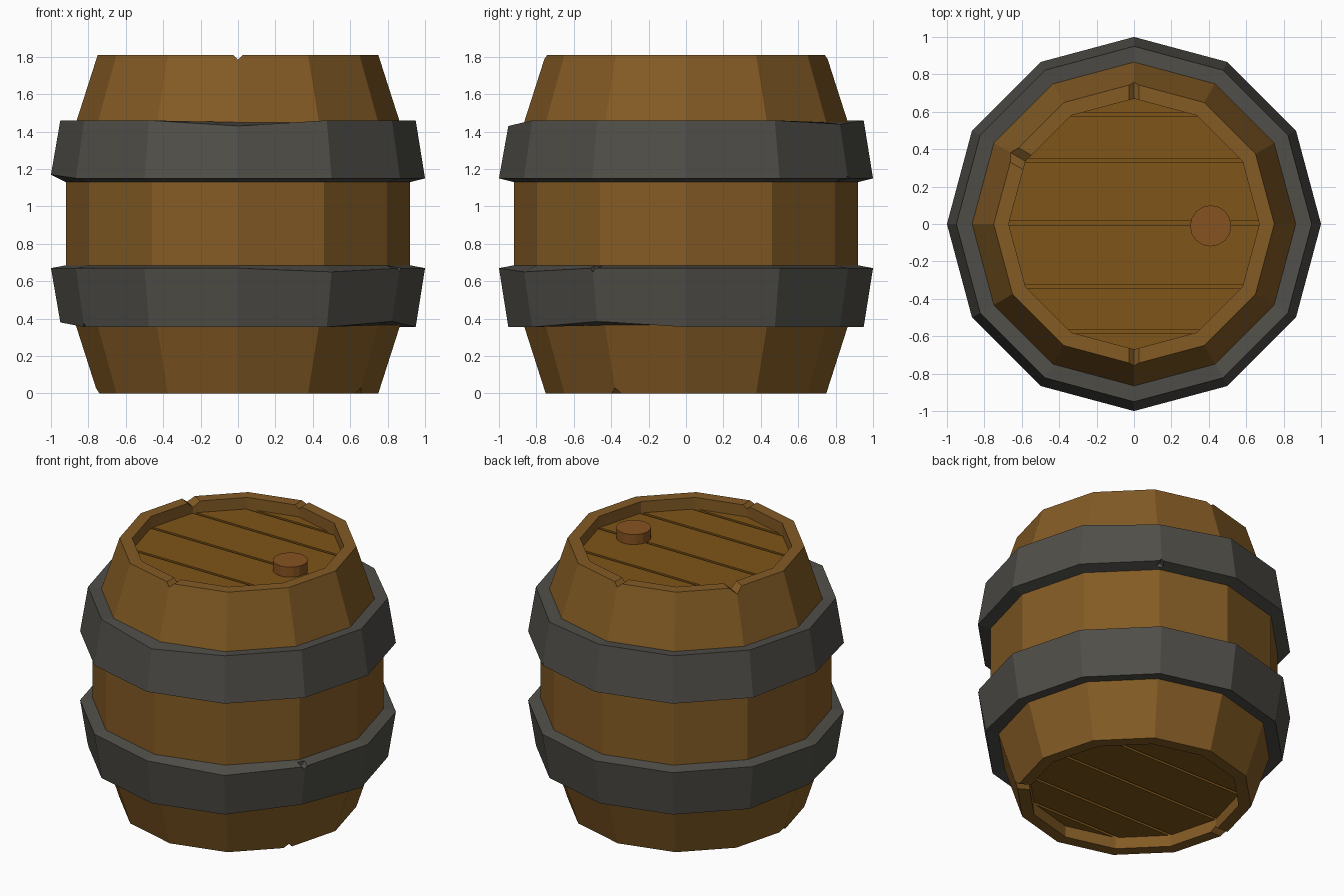
import bpy, bmesh, math
from mathutils import Vector, Matrix

if "Cube" in bpy.data.objects:
    bpy.data.objects.remove(bpy.data.objects["Cube"])

N = 12


def material(name, rgb):
    m = bpy.data.materials.new(name)
    m.diffuse_color = (*rgb, 1)
    m.use_nodes = True
    m.node_tree.nodes["Principled BSDF"].inputs["Base Color"].default_value = m.diffuse_color
    return m


wood = material("stave wood", (0.23, 0.105, 0.018))
lid_wood = material("lid wood", (0.21, 0.09, 0.009))
iron = material("iron", (0.08, 0.077, 0.066))
cork = material("cork", (0.24, 0.085, 0.015))


def finish(name, bm, mat):
    bmesh.ops.recalc_face_normals(bm, faces=bm.faces)
    me = bpy.data.meshes.new(name)
    bm.to_mesh(me)
    bm.free()
    me.materials.append(mat)
    ob = bpy.data.objects.new(name, me)
    bpy.context.collection.objects.link(ob)
    return ob


def ring(name, profile, mat, dents={}):
    """Closed (radius, z) profile swept round N sides; dents shift z of (side, profile point)."""
    bm = bmesh.new()
    rows = []
    for i in range(N):
        a = math.tau * i / N
        rows.append([bm.verts.new((r * math.cos(a), r * math.sin(a), z + dents.get((i, j), 0)))
                     for j, (r, z) in enumerate(profile)])
    n = len(profile)
    for i in range(N):
        p, q = rows[i], rows[(i + 1) % N]
        for j in range(n):
            k = (j + 1) % n
            bm.faces.new((p[j], q[j], q[k], p[k]))
    return finish(name, bm, mat)


def nick(ob, cuts):
    """Cut V-shaped nicks: (angle, radius, z, half width, depth)."""
    bm = bmesh.new()
    for deg, r, z, w, d in cuts:
        m = (Matrix.Rotation(math.radians(deg), 4, 'Z') @ Matrix.Translation((r, 0, z))
             @ Matrix.Diagonal((0.24, w * 1.414, d * 1.414, 1)) @ Matrix.Identity(4))
        m = m @ Matrix.Rotation(math.radians(45), 4, 'X')
        bmesh.ops.create_cube(bm, size=1, matrix=m)
    cutter = finish(ob.name + "_cutter", bm, ob.data.materials[0])
    cutter.hide_render = True
    cutter.hide_viewport = True
    mod = ob.modifiers.new("nicks", 'BOOLEAN')
    mod.operation = 'DIFFERENCE'
    mod.solver = 'EXACT'
    mod.object = cutter


# Bulging stave wall with chipped rims
staves = ring("staves", [(0.75, 0), (0.92, 0.53), (0.92, 1.28), (0.75, 1.81),
                         (0.67, 1.81), (0.67, 0)], wood)
nick(staves, [(90, 0.71, 1.815, 0.032, 0.03), (150, 0.71, 1.815, 0.05, 0.045),
              (270, 0.71, 1.815, 0.032, 0.03), (-30, 0.71, -0.005, 0.035, 0.035),
              (180, 0.71, -0.005, 0.04, 0.035)])

# Iron hoops, slightly dented
upper = ring("upper_hoop", [(1.0, 1.15), (0.95, 1.46), (0.86, 1.45), (0.86, 1.13), (0.92, 1.13)],
             iron, {(9, 1): -0.03, (2, 1): -0.02, (6, 0): 0.02})
lower = ring("lower_hoop", [(1.0, 0.67), (0.95, 0.355), (0.86, 0.365), (0.86, 0.685), (0.92, 0.685)],
             iron, {(11, 1): 0.03, (6, 1): 0.025, (10, 0): -0.02})
nick(upper, [(60, 1.06, 1.14, 0.02, 0.025)])
nick(lower, [(-30, 1.06, 0.68, 0.025, 0.03), (210, 1.03, 0.355, 0.02, 0.02)])

# Planked heads at both ends, with grooves along x
edges = [-0.7, -0.575, -0.335, 0.005, 0.34, 0.585, 0.7]
GAP = 0.01


def disc(bm, z0, z1):
    return bmesh.ops.create_cone(bm, cap_ends=True, segments=N, radius1=0.675, radius2=0.675,
                                 depth=z1 - z0, matrix=Matrix.Translation((0, 0, (z0 + z1) / 2)))


def head(name, z, inward):
    out = bpy.data.meshes.new("tmp")
    total = bmesh.new()
    disc(total, *sorted((z + inward * 0.02, z + inward * 0.06)))
    for lo, hi in zip(edges, edges[1:]):
        bm = bmesh.new()
        disc(bm, *sorted((z, z + inward * 0.03)))
        # disc corners line up with the staves
        for y, s in ((lo + GAP, -1), (hi - GAP, 1)):
            cut = bmesh.ops.bisect_plane(bm, geom=bm.verts[:] + bm.edges[:] + bm.faces[:],
                                         plane_co=(0, y, 0), plane_no=(0, s, 0), clear_outer=True)
            rim = [e for e in cut["geom_cut"] if isinstance(e, bmesh.types.BMEdge)]
            if rim:
                bmesh.ops.contextual_create(bm, geom=rim)
        bm.to_mesh(out)
        bm.free()
        total.from_mesh(out)
    bpy.data.meshes.remove(out)
    return finish(name, total, lid_wood)


head("top_head", 1.73, -1)
head("bottom_head", 0.08, 1)

# Bung on the top head
bm = bmesh.new()
bmesh.ops.create_cone(bm, cap_ends=True, segments=16, radius1=0.11, radius2=0.11, depth=0.09,
                      matrix=Matrix.Translation((0.41, -0.01, 1.755)))
finish("bung", bm, cork)
